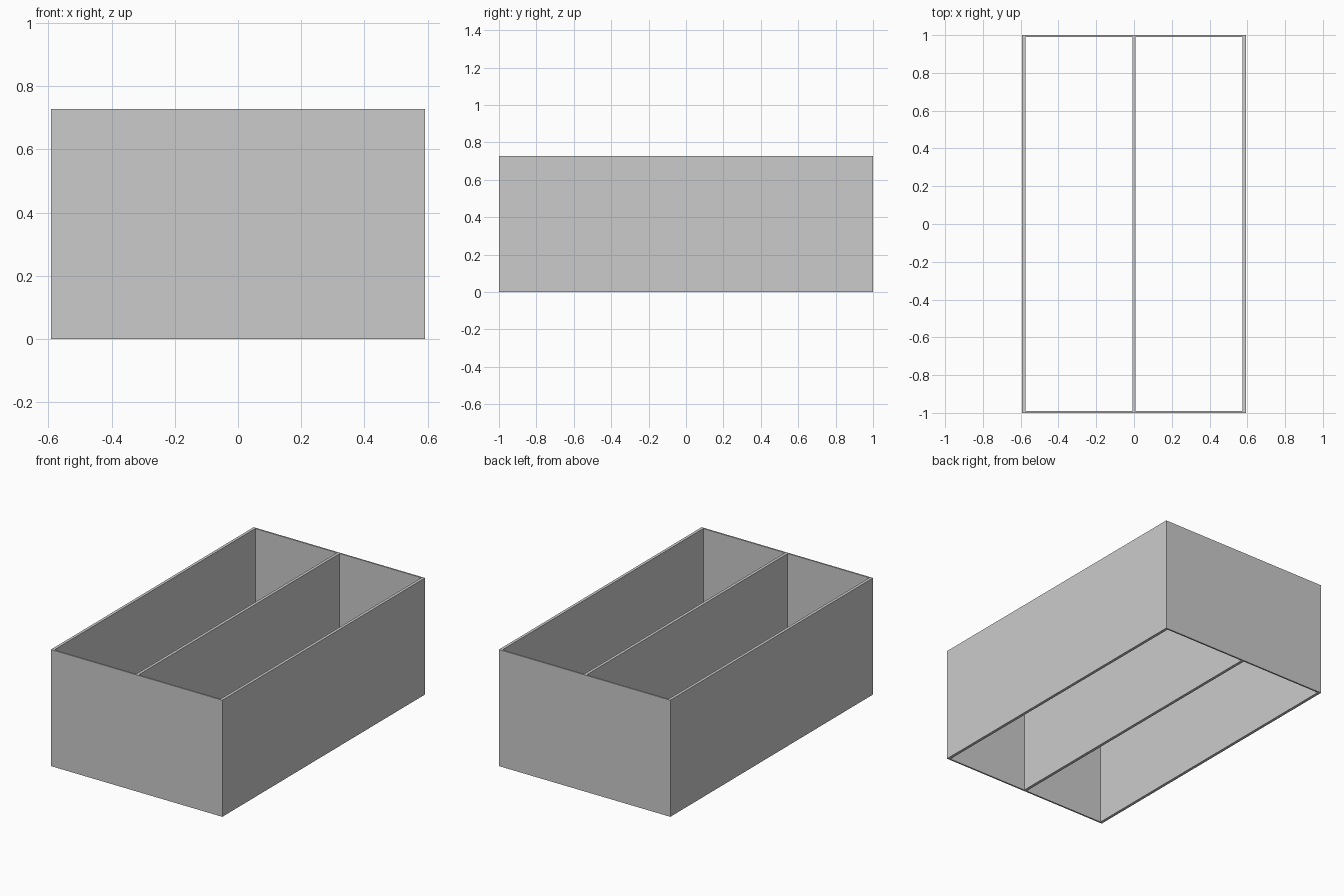
import bpy, bmesh
from mathutils import Vector

if "Cube" in bpy.data.objects:
    bpy.data.objects.remove(bpy.data.objects["Cube"])

HALF_X, HALF_Y, HEIGHT = 0.592, 1.0, 0.728
SIDE_T, END_T = 0.018, 0.01

grey = bpy.data.materials.new("light grey")
grey.diffuse_color = (0.6, 0.6, 0.6, 1)
grey.use_nodes = True
grey.node_tree.nodes["Principled BSDF"].inputs["Base Color"].default_value = grey.diffuse_color


def finish(name, bm):
    bmesh.ops.recalc_face_normals(bm, faces=bm.faces)
    mesh = bpy.data.meshes.new(name)
    bm.to_mesh(mesh)
    bm.free()
    mesh.materials.append(grey)
    obj = bpy.data.objects.new(name, mesh)
    bpy.context.collection.objects.link(obj)


def rect(hx, hy):
    return [(-hx, -hy), (hx, -hy), (hx, hy), (-hx, hy)]


# Outer walls: a rectangular ring, open at top and bottom, raised to full height
bm = bmesh.new()
outer = [bm.verts.new((x, y, 0)) for x, y in rect(HALF_X, HALF_Y)]
inner = [bm.verts.new((x, y, 0)) for x, y in rect(HALF_X - SIDE_T, HALF_Y - END_T)]
ring = []
for i in range(4):
    j = (i + 1) % 4
    ring.append(bm.faces.new((outer[i], outer[j], inner[j], inner[i])))
raised = bmesh.ops.extrude_face_region(bm, geom=ring, use_keep_orig=True)
top = [v for v in raised["geom"] if isinstance(v, bmesh.types.BMVert)]
bmesh.ops.translate(bm, verts=top, vec=Vector((0, 0, HEIGHT)))
finish("outer_walls", bm)

# Middle divider: a thin panel running between the end walls
bm = bmesh.new()
bmesh.ops.create_cube(bm, size=1)
bmesh.ops.scale(bm, verts=bm.verts, vec=(SIDE_T, 2 * (HALF_Y - END_T), HEIGHT))
bmesh.ops.translate(bm, verts=bm.verts, vec=(0, 0, HEIGHT / 2))
finish("middle_divider", bm)
